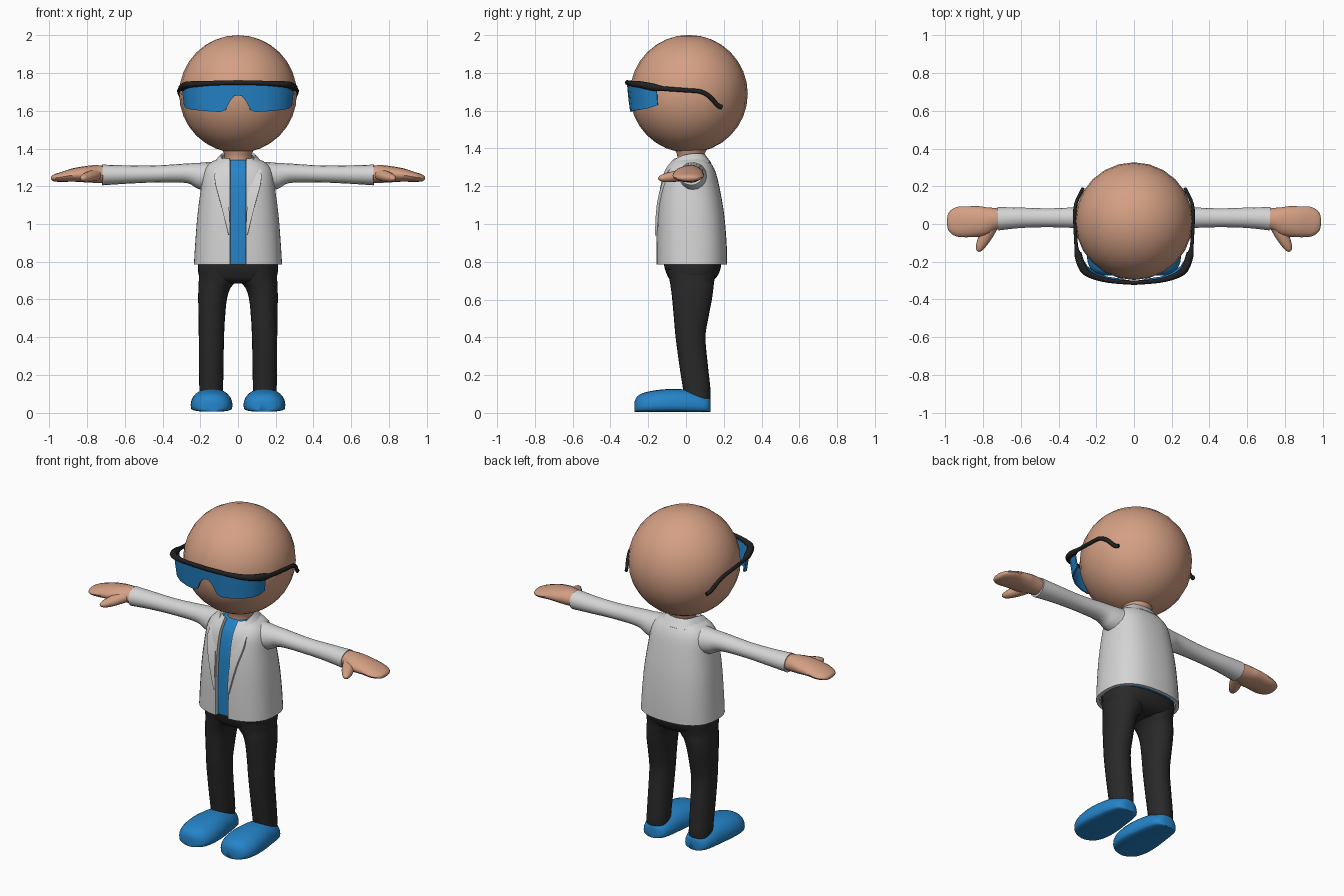
import bpy, bmesh, math
from mathutils import Vector


def material(name, rgb):
    m = bpy.data.materials.new(name)
    m.diffuse_color = (*rgb, 1)
    return m


SKIN = material("skin", (0.66, 0.35, 0.23))
BLUE = material("blue", (0.018, 0.23, 0.58))
WHITE = material("jacket white", (0.66, 0.66, 0.66))
BLACK = material("trouser black", (0.022, 0.022, 0.022))
FRAME = material("frame black", (0.015, 0.015, 0.015))


def smooth(rows, k=4):
    """Catmull-Rom interpolation of tuples."""
    out = []
    for i in range(len(rows) - 1):
        p = [rows[max(0, min(len(rows) - 1, i + j))] for j in (-1, 0, 1, 2)]
        for s in range(k):
            t = s / k
            out.append(tuple(
                b + 0.5 * t * (c - a + t * (2 * a - 5 * b + 4 * c - d + t * (3 * (b - c) + d - a)))
                for a, b, c, d in zip(*p)))
    return out + [tuple(rows[-1])]


def loft(name, rings, mat, closed=True, mirror=False, merge=False, thick=0, angle=50):
    bm = bmesh.new()
    vs = [[bm.verts.new(p) for p in r] for r in rings]
    n = len(vs[0])
    for a, b in zip(vs, vs[1:]):
        for i in range(n if closed else n - 1):
            j = (i + 1) % n
            bm.faces.new((a[i], a[j], b[j], b[i]))
    if closed:
        if not merge:
            bm.faces.new(vs[0])
        bm.faces.new(vs[-1])
    bmesh.ops.recalc_face_normals(bm, faces=bm.faces)
    me = bpy.data.meshes.new(name)
    bm.to_mesh(me)
    bm.free()
    ob = bpy.data.objects.new(name, me)
    bpy.context.collection.objects.link(ob)
    me.materials.append(mat)
    bpy.ops.object.select_all(action='DESELECT')
    bpy.context.view_layer.objects.active = ob
    ob.select_set(True)
    if mirror:
        m = ob.modifiers.new("mirror", 'MIRROR')
        m.merge_threshold = 0.0005
        bpy.ops.object.modifier_apply(modifier=m.name)
    if thick:
        m = ob.modifiers.new("thickness", 'SOLIDIFY')
        m.thickness, m.offset = thick, 0
        bpy.ops.object.modifier_apply(modifier=m.name)
    bpy.ops.object.shade_smooth_by_angle(angle=math.radians(angle))
    return ob


def spow(v, e):
    return math.copysign(abs(v) ** e, v)


def slab(z, w, yf, yb, cx=0, gap=0, n=2.5, segs=32):
    """Horizontal superellipse ring starting at the front, optionally open there."""
    t0 = math.asin((gap / w) ** (n / 2)) if gap else 0
    cnt = segs + 1 if gap else segs
    pts = []
    for i in range(cnt):
        t = t0 + (2 * math.pi - 2 * t0) * i / segs
        pts.append((cx + w * spow(math.sin(t), 2 / n),
                    (yf + yb) / 2 - (yb - yf) / 2 * spow(math.cos(t), 2 / n), z))
    return pts


def tube(path, segs=16):
    """Rings of elliptical section (x, y, z, side radius, up radius) across a path."""
    rings = []
    for i, (x, y, z, a, b) in enumerate(path):
        p, q = path[max(0, i - 1)], path[min(len(path) - 1, i + 1)]
        t = (Vector(q[:3]) - Vector(p[:3])).normalized()
        s = t.cross(Vector((0, 0, 1))).normalized()
        u = s.cross(t)
        rings.append([Vector((x, y, z)) + s * a * math.cos(2 * math.pi * k / segs)
                      + u * b * math.sin(2 * math.pi * k / segs) for k in range(segs)])
    return rings


# head and neck
bpy.ops.mesh.primitive_uv_sphere_add(segments=24, ring_count=16, radius=0.312, location=(0, 0.015, 1.689))
head = bpy.context.object
head.name = "head"
head.data.materials.append(SKIN)
bpy.ops.object.shade_smooth_by_angle(angle=math.radians(60))
loft("neck", [slab(z, r, 0.025 - r, 0.025 + r, n=2) for z, r in
              ((1.28, 0.075), (1.34, 0.07), (1.37, 0.072), (1.42, 0.1))], SKIN)

# jacket shell, open at the front, over a shirt
body = smooth([(0.785, 0.224, -0.147, 0.208), (0.90, 0.217, -0.147, 0.205), (1.05, 0.205, -0.142, 0.192),
               (1.18, 0.188, -0.13, 0.17), (1.27, 0.175, -0.108, 0.148), (1.315, 0.145, -0.08, 0.125),
               (1.34, 0.09, -0.06, 0.105)], 3)
loft("jacket", [slab(z, w, f, b, gap=0.042) for z, w, f, b in body], WHITE, closed=False, thick=0.02)
loft("shirt", [slab(z, w - 0.015, f + 0.015, b - 0.015) for z, w, f, b in body], BLUE)

# collar running down into the lapels
upper = [(0, 0.095, 1.365), (0.06, 0.08, 1.368), (0.083, 0.03, 1.368), (0.085, -0.03, 1.352),
         (0.07, -0.078, 1.31), (0.058, -0.125, 1.2), (0.047, -0.15, 1.08), (0.042, -0.156, 0.95)]
lower = [(0, 0.128, 1.32), (0.08, 0.115, 1.32), (0.12, 0.045, 1.32), (0.13, -0.03, 1.312),
         (0.122, -0.085, 1.28), (0.122, -0.118, 1.22), (0.09, -0.148, 1.1), (0.05, -0.158, 0.94)]
loft("collar", [smooth(upper, 3), smooth(lower, 3)], WHITE, closed=False, mirror=True, thick=0.014)

# sleeves
loft("sleeves", tube(smooth([
    (0.10, 0.035, 1.245, 0.085, 0.085), (0.19, 0.035, 1.255, 0.07, 0.073), (0.27, 0.034, 1.269, 0.058, 0.052),
    (0.44, 0.033, 1.265, 0.05, 0.045), (0.60, 0.033, 1.262, 0.054, 0.049), (0.72, 0.028, 1.26, 0.062, 0.055)])),
    WHITE, mirror=True)

# mitten hands with thumbs
loft("hands", tube(smooth([
    (0.69, 0.028, 1.262, 0.05, 0.044), (0.75, 0.025, 1.265, 0.062, 0.047), (0.80, 0.015, 1.264, 0.079, 0.044),
    (0.87, 0.012, 1.26, 0.082, 0.036), (0.93, 0.012, 1.25, 0.08, 0.027), (0.965, 0.012, 1.245, 0.066, 0.021),
    (0.985, 0.012, 1.242, 0.043, 0.014), (0.991, 0.012, 1.241, 0.015, 0.005)], 3)), SKIN, mirror=True)
loft("thumbs", tube(smooth([
    (0.755, 0.0, 1.262, 0.04, 0.032), (0.785, -0.06, 1.252, 0.036, 0.029), (0.808, -0.105, 1.245, 0.028, 0.024),
    (0.822, -0.135, 1.242, 0.017, 0.015), (0.826, -0.146, 1.241, 0.005, 0.005)], 3), 12), SKIN, mirror=True)

# trousers
loft("trouser_hips", [slab(*r) for r in smooth([
    (0.685, 0.13, -0.04, 0.10), (0.70, 0.19, -0.08, 0.14), (0.73, 0.208, -0.1, 0.17),
    (0.775, 0.212, -0.115, 0.185), (0.81, 0.205, -0.115, 0.18)], 3)], BLACK)
loft("trouser_legs", [slab(z, w, f, b, cx, n=2.2, segs=24) for z, w, f, b, cx in smooth([
    (0.07, 0.062, -0.01, 0.128, 0.142), (0.12, 0.063, -0.015, 0.13, 0.142), (0.25, 0.065, -0.035, 0.116, 0.142),
    (0.40, 0.067, -0.055, 0.103, 0.141), (0.50, 0.07, -0.064, 0.118, 0.139), (0.60, 0.076, -0.073, 0.137, 0.135),
    (0.66, 0.085, -0.08, 0.145, 0.125), (0.70, 0.1, -0.087, 0.15, 0.108),
    (0.76, 0.103, -0.1, 0.165, 0.105)])], BLACK, mirror=True)


# shoes: domed section with a flat sole, swept from toe to heel
def shoe_ring(y, w, h, segs=24):
    pts = []
    for i in range(segs):
        c, s = math.cos(2 * math.pi * i / segs), math.sin(2 * math.pi * i / segs)
        z = 0.3 * h + (0.7 * h * s if s > 0 else 0.3 * h * spow(s, 0.4))
        pts.append((0.14 + w * spow(c, 0.8), y, z + 0.005))
    return pts


loft("shoes", [shoe_ring(*r) for r in smooth([
    (-0.272, 0.03, 0.055), (-0.262, 0.062, 0.077), (-0.235, 0.092, 0.097), (-0.18, 0.109, 0.112),
    (-0.10, 0.11, 0.121), (-0.02, 0.1, 0.12), (0.05, 0.089, 0.108), (0.10, 0.074, 0.088),
    (0.122, 0.055, 0.078), (0.131, 0.03, 0.065)], 3)], BLUE, mirror=True)

# glasses: brow bar and temple arms in one sweep, then the curved lens
loft("glasses_frame", tube(smooth([
    (0, -0.312, 1.749, 0.011, 0.013), (0.13, -0.301, 1.747, 0.012, 0.013), (0.22, -0.275, 1.742, 0.016, 0.016),
    (0.268, -0.24, 1.738, 0.02, 0.018), (0.295, -0.17, 1.724, 0.02, 0.02), (0.306, -0.12, 1.717, 0.01, 0.013),
    (0.313, 0, 1.708, 0.009, 0.012), (0.313, 0.08, 1.70, 0.009, 0.012), (0.30, 0.13, 1.67, 0.009, 0.012),
    (0.282, 0.165, 1.63, 0.009, 0.012), (0.27, 0.19, 1.618, 0.009, 0.012)], 3), 10),
    FRAME, mirror=True, merge=True)
lens = [(0, -0.309, 1.682), (0.02, -0.309, 1.678), (0.045, -0.308, 1.65), (0.068, -0.306, 1.605),
        (0.095, -0.304, 1.594), (0.15, -0.296, 1.597), (0.21, -0.274, 1.602), (0.26, -0.236, 1.608),
        (0.282, -0.20, 1.615), (0.293, -0.155, 1.63)]
top = [(x, y, 1.748 - 0.3 * max(0, x - 0.18)) for x, y, z in lens]
bottom = [(x * (1 - 0.3 * (1.745 - z)), y * (1 - 0.3 * (1.745 - z)), z) for x, y, z in lens]
loft("glasses_lens", [top, bottom], BLUE, closed=False, mirror=True, thick=0.008)
